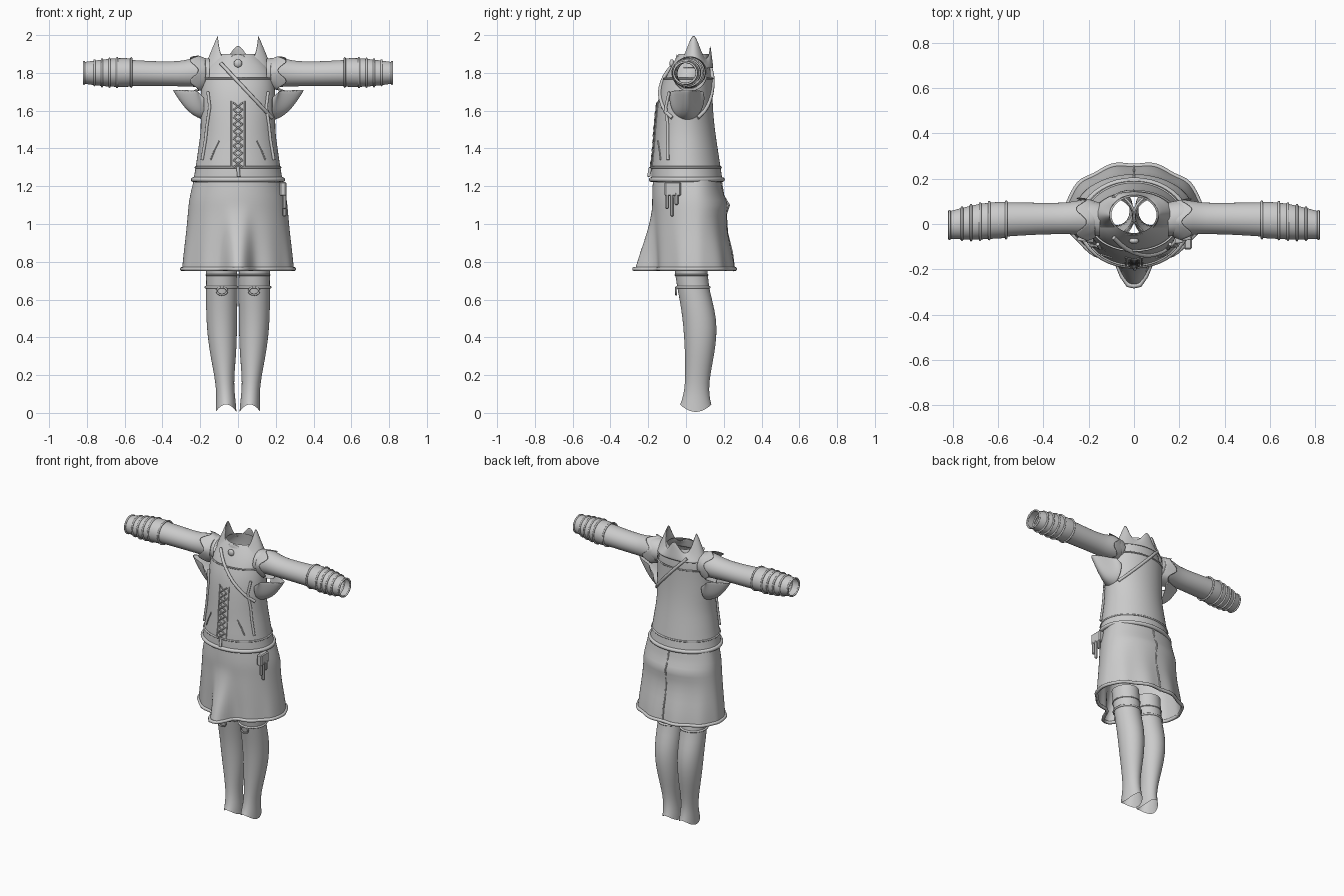
import bpy
from math import sin, cos, pi, sqrt, exp

cube = bpy.data.objects.get("Cube")
if cube:
    bpy.data.objects.remove(cube)

GREY = (0.6, 0.6, 0.6, 1)
cloth = bpy.data.materials.new("grey_cloth")
cloth.use_nodes = True
cloth.diffuse_color = GREY
cloth.node_tree.nodes["Principled BSDF"].inputs["Base Color"].default_value = GREY


def add(name, data):
    obj = bpy.data.objects.new(name, data)
    data.materials.append(cloth)
    bpy.context.collection.objects.link(obj)
    return obj


def loft(name, rows, closed=True, levels=1, thick=0):
    """Skin rows of points with quads."""
    n, verts = len(rows[0]), [p for row in rows for p in row]
    faces = [(i * n + j, i * n + (j + 1) % n, (i + 1) * n + (j + 1) % n, (i + 1) * n + j)
             for i in range(len(rows) - 1) for j in range(n if closed else n - 1)]
    mesh = bpy.data.meshes.new(name)
    mesh.from_pydata(verts, [], faces)
    for poly in mesh.polygons:
        poly.use_smooth = True
    obj = add(name, mesh)
    if thick:
        obj.modifiers.new("thickness", 'SOLIDIFY').thickness = thick
    if levels:
        sub = obj.modifiers.new("smooth", 'SUBSURF')
        sub.levels = sub.render_levels = levels
    return obj


def tube(name, points, radius, closed=False):
    """Round cord along points."""
    curve = bpy.data.curves.new(name, 'CURVE')
    curve.dimensions = '3D'
    curve.bevel_depth = radius
    curve.bevel_resolution = 2
    curve.use_fill_caps = True
    spline = curve.splines.new('POLY')
    spline.points.add(len(points) - 1)
    for sp, p in zip(spline.points, points):
        sp.co = (*p, 1)
    spline.use_cyclic_u = closed
    spline.use_smooth = True
    return add(name, curve)


def angles(n=40):
    return [2 * pi * i / n for i in range(n)]


def sample(table, z):
    """Interpolate a table sorted by its first column."""
    z = min(max(z, table[0][0]), table[-1][0])
    for a, b in zip(table, table[1:]):
        if z <= b[0]:
            t = (z - a[0]) / (b[0] - a[0])
            return [u + (v - u) * t for u, v in zip(a, b)][1:]


# Torso profile: height, half width, front y, back y
TORSO = [(1.22, .232, -.176, .187), (1.30, .216, -.176, .176), (1.40, .203, -.163, .16),
         (1.50, .187, -.157, .145), (1.60, .192, -.147, .135), (1.70, .188, -.135, .132),
         (1.78, .185, -.107, .132), (1.84, .16, -.075, .128), (1.90, .10, -.04, .12)]


def torso_ring(z, grow=0.0):
    w, f, b = sample(TORSO, z)
    return [((w + grow) * cos(a), (f + b) / 2 + ((b - f) / 2 + grow) * sin(a), z) for a in angles()]


def on_torso(x, z, side=-1, grow=.012):
    w, f, b = sample(TORSO, z)
    w += grow
    y = (f + b) / 2 + side * ((b - f) / 2 + grow) * sqrt(max(0, 1 - (x / w) ** 2))
    return (x, y, z)


loft("shirt", [torso_ring(r[0]) for r in TORSO])
loft("bodice", [torso_ring(z, .008) for z in (1.23, 1.30, 1.40, 1.50, 1.60, 1.70, 1.77)])
tube("bodice_top_edge", torso_ring(1.77, .008), .005, True)
tube("bodice_hem", torso_ring(1.235, .008), .013, True)
tube("belt_edge", torso_ring(1.30, .008), .006, True)

# Skirt: height, half width, front y, back y, front pleat depth
SKIRT = [(1.23, .235, -.175, .185, 0), (1.15, .255, -.18, .198, 0), (1.10, .262, -.178, .228, 0),
         (1.05, .266, -.175, .212, .008), (.95, .275, -.175, .22, .03),
         (.85, .288, -.17, .248, .07), (.75, .297, -.168, .262, .1)]


def skirt_ring(z, w, f, b, pleat):
    ring = []
    for a in angles(72):
        x, s = w * cos(a), sin(a)
        y = .05 + s * ((b - .05) if s > 0 else (.05 - f)) + .06 * pleat * cos(10 * a)
        if s < 0:
            y -= pleat * exp(-(x / .065) ** 4)
        ring.append((x, y, z))
    return ring


skirt_rows = [skirt_ring(*r) for r in SKIRT]
loft("skirt", skirt_rows)
tube("skirt_hem", [(x, y, z + .012) for x, y, z in skirt_rows[-1]], .011, True)
tube("skirt_back_seam", [(0, row[18][1], row[18][2]) for row in skirt_rows], .005)

# Standing collar with a tall point at each side
def collar_ring(t):
    ring = []
    for a in angles(64):
        c, s = cos(a), sin(a)
        top = 1.87 + .13 * abs(c) ** 8 + (.075 * s ** 10 if s > 0 else .03 * s ** 8)
        rx, ry = .18 + (.108 - .18) * t, .105 - .015 * t
        ring.append((rx * c, .04 + ry * s, 1.825 + (top - 1.825) * t))
    return ring


loft("collar", [collar_ring(t) for t in (0, .35, .7, 1)], thick=.005)

# Sleeve and cuff sections: x, centre z, z radius, centre y, y radius
SLEEVE = [(.15, 1.80, .075, .02, .075), (.21, 1.805, .08, .03, .08), (.26, 1.80, .073, .028, .074),
          (.31, 1.795, .066, .024, .069), (.42, 1.795, .065, .024, .07), (.57, 1.80, .069, .02, .076)]
CUFF = [(.56, 1.802, .075, .018, .08), (.63, 1.802, .078, .016, .082),
        (.72, 1.80, .071, .006, .077), (.82, 1.80, .057, -.005, .06)]
# Leg sections: height, inner x, outer x, front y, back y
LEG = [(.025, .008, .118, -.032, .135), (.06, .012, .116, -.024, .13), (.12, .02, .115, -.008, .12),
       (.20, .02, .126, -.004, .128), (.30, .01, .146, -.005, .148), (.40, .006, .161, -.01, .163),
       (.50, .004, .168, -.018, .162), (.60, .003, .17, -.034, .138), (.68, .003, .168, -.05, .118),
       (.82, .004, .17, -.07, .11)]


def arm_ring(s, x, zc, rz, yc, ry, grow=0.0):
    return [(s * x, yc + (ry + grow) * cos(a), zc + (rz + grow) * sin(a)) for a in angles(32)]


def leg_ring(s, z, grow=0.0, rag=0.0):
    i, o, f, b = sample(LEG, z)
    return [(s * ((i + o) / 2 + ((o - i) / 2 + grow) * cos(a)),
             (f + b) / 2 + ((b - f) / 2 + grow) * sin(a), z - rag * cos(2 * a)) for a in angles(32)]


def frill_ring(s, t):
    # Ragged shoulder cap around the sleeve
    r = .078 + .017 * t
    return [(s * (.17 + t * (.065 + .025 * cos(5 * a + 1))), .02 + r * cos(a), 1.795 + r * sin(a))
            for a in angles(40)]


def wing_row(s, t):
    # Pointed flap flaring out under the arm
    row = []
    for k in range(17):
        a = pi * k / 16
        inner = (.18, .005 + .09 * cos(a), 1.67 - .12 * sin(a))
        outer = (.215 + .137 * sin(a) ** 5, .005 + .085 * cos(a), 1.70 + .012 * sin(a))
        sag = -.035 * sin(pi * t) * sin(a)
        x, y, z = [u + (v - u) * t for u, v in zip(inner, outer)]
        row.append((s * x, y, z + sag))
    return row


for s, side in ((1, "left"), (-1, "right")):
    loft(side + "_sleeve", [arm_ring(s, *r) for r in SLEEVE])
    loft(side + "_cuff", [arm_ring(s, *r) for r in CUFF])
    for x in (.565, .64, .68, .72, .76, .815):
        tube(side + "_cuff_band", arm_ring(s, x, *sample(CUFF, x)), .006, True)
    loft(side + "_shoulder_frill", [frill_ring(s, t) for t in (0, .5, 1)], thick=.004)
    loft(side + "_underarm_flap", [wing_row(s, t / 5) for t in range(6)], closed=False, thick=.004)

    loft(side + "_stocking", [leg_ring(s, r[0], 0, .02 if r[0] < .05 else 0) for r in LEG])
    tube(side + "_knee_band", leg_ring(s, .665, .002), .007, True)
    tube(side + "_top_band", leg_ring(s, .73, .001), .004, True)
    tube(side + "_knee_bow", [(s * (.085 + .028 * cos(a)), -.052, .645 + .02 * sin(a))
                              for a in angles(16)], .005, True)

    # Side cords and front darts on the bodice
    tube(side + "_side_cord", [on_torso(s * x, z) for x, z in
                               ((.16, 1.70), (.15, 1.62), (.165, 1.52), (.172, 1.45), (.19, 1.34))], .008)
    tube(side + "_bodice_dart", [on_torso(s * x, z, grow=.009) for x, z in
                                 ((.10, 1.44), (.125, 1.39), (.145, 1.34))], .004)
    tube(side + "_lacing_edge", [on_torso(s * .035, 1.30 + .05 * i, grow=.008) for i in range(8)], .004)

# Crossed lacing down the front
for i in range(9):
    z = 1.30 + .038 * i
    for s in (1, -1):
        tube("lace", [on_torso(-s * .024, z), on_torso(0, z + .019, grow=.014),
                      on_torso(s * .024, z + .038)], .004)
tube("lace_end", [on_torso(0, 1.30), on_torso(.004, 1.25, grow=.022)], .009)

# Diagonal chest strap, front and back
for nm, side in (("chest_strap", -1), ("back_strap", 1)):
    tube(nm, [on_torso(-.09 + .03 * i, 1.85 - .032 * i, side, .01) for i in range(10)], .010)

# Neck button
bpy.ops.mesh.primitive_uv_sphere_add(segments=16, ring_count=8, radius=.022,
                                     location=(0, -.075, 1.85), scale=(1, .6, 1))
button = bpy.context.object
button.name = "neck_button"
button.data.materials.append(cloth)
bpy.ops.object.shade_smooth()


def box(name, loc, size):
    bpy.ops.mesh.primitive_cube_add(size=1, location=loc, scale=size)
    obj = bpy.context.object
    obj.name = name
    obj.data.materials.append(cloth)
    bpy.ops.object.transform_apply(location=False, rotation=False, scale=True)
    obj.modifiers.new("rounding", 'BEVEL').width = .006


# Hip pouch with hanging tabs
box("pouch", (.238, -.07, 1.185), (.035, .085, .075))
for y, drop in ((-.10, .09), (-.075, .13), (-.05, .07)):
    box("pouch_tab", (.246, y, 1.17 - drop / 2), (.02, .02, drop))
